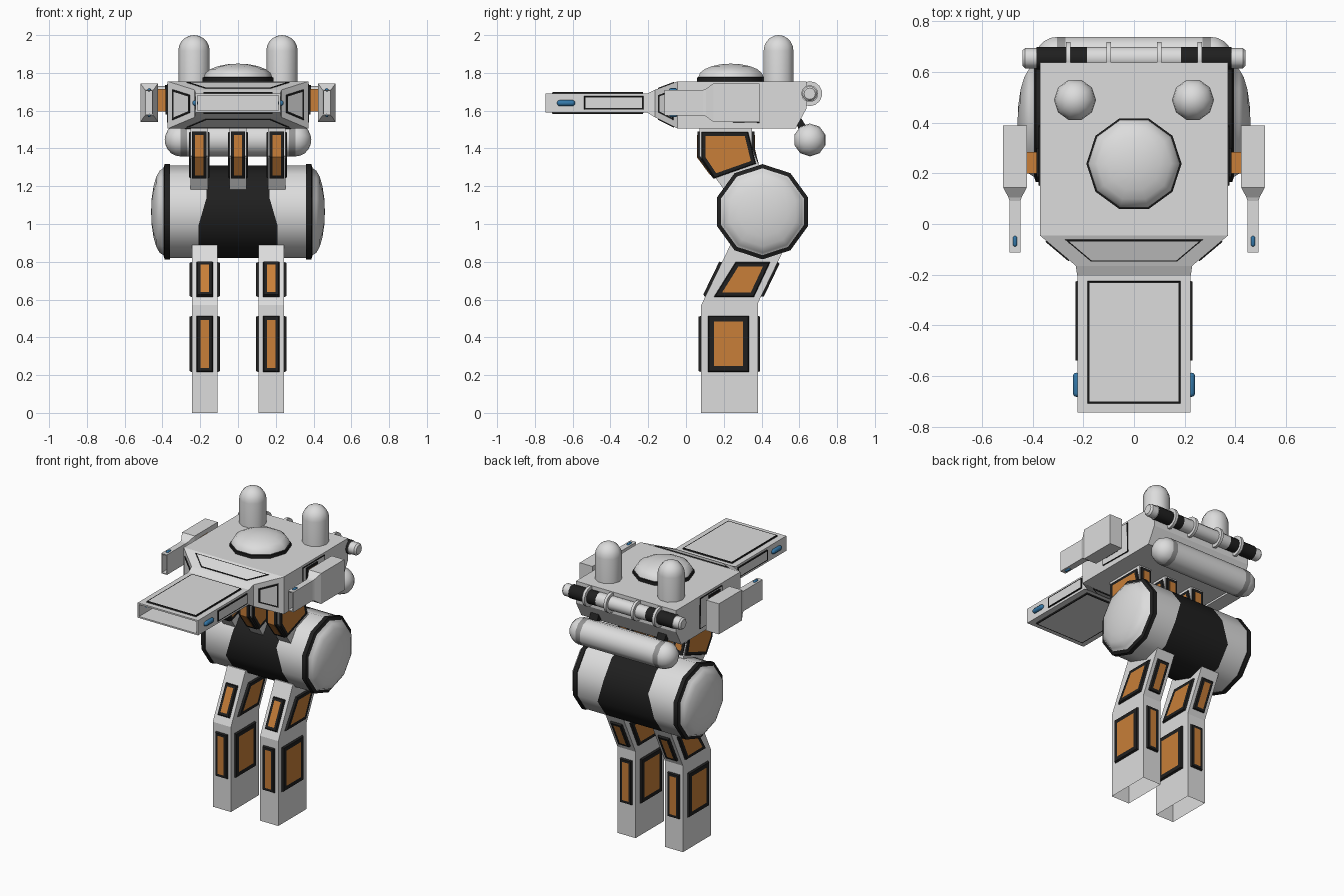
import bpy, bmesh, math
from mathutils import Vector as V

if "Cube" in bpy.data.objects:
    bpy.data.objects.remove(bpy.data.objects["Cube"])

def mat(name, c):
    m = bpy.data.materials.new(name)
    m.diffuse_color = (*c, 1)
    m.use_nodes = True
    m.node_tree.nodes["Principled BSDF"].inputs["Base Color"].default_value = m.diffuse_color
    return m

MATS = [mat("light_grey", (.72, .72, .72)), mat("black", (.014, .014, .014)),
        mat("orange", (.58, .21, .04)), mat("blue", (.035, .19, .4)), mat("mid_grey", (.3, .3, .3))]
GREY, BLACK, ORANGE, BLUE, MID = range(5)

def mesh(name, verts, faces, mats, smooth=False):
    """One object; mats is one index, or one index per face."""
    bm = bmesh.new()
    vs = [bm.verts.new(v) for v in verts]
    for i, f in enumerate(faces):
        bm.faces.new([vs[k] for k in f]).material_index = mats if isinstance(mats, int) else mats[i]
    bmesh.ops.remove_doubles(bm, verts=bm.verts, dist=1e-5)
    bmesh.ops.recalc_face_normals(bm, faces=bm.faces)
    me = bpy.data.meshes.new(name)
    bm.to_mesh(me)
    bm.free()
    for m in MATS:
        me.materials.append(m)
    ob = bpy.data.objects.new(name, me)
    bpy.context.collection.objects.link(ob)
    if smooth:
        bpy.ops.object.select_all(action='DESELECT')
        ob.select_set(True)
        bpy.context.view_layer.objects.active = ob
        bpy.ops.object.shade_smooth_by_angle(angle=math.radians(40))
    return ob

def prism(name, prof, x0, x1, m, skip=()):
    """Extrude a y-z outline along x; skip leaves side faces open."""
    n = len(prof)
    v = [(x, y, z) for x in (x0, x1) for y, z in prof]
    f = [range(n), range(n, 2 * n)]
    f += [(i, (i + 1) % n, (i + 1) % n + n, i + n) for i in range(n) if i not in skip]
    return mesh(name, v, f, m)

def box(name, x0, x1, y0, y1, z0, z1, m):
    return prism(name, [(y0, z0), (y1, z0), (y1, z1), (y0, z1)], x0, x1, m)

def loft(name, secs, cx, m):
    """Rectangular sections (y, half width, z0, z1) joined along y."""
    v, f = [], [(0, 1, 2, 3)]
    for y, h, z0, z1 in secs:
        v += [(cx - h, y, z0), (cx + h, y, z0), (cx + h, y, z1), (cx - h, y, z1)]
    for s in range(len(secs) - 1):
        f += [(4*s + i, 4*s + (i+1) % 4, 4*s + 4 + (i+1) % 4, 4*s + 4 + i) for i in range(4)]
    k = 4 * (len(secs) - 1)
    return mesh(name, v, f + [(k, k+1, k+2, k+3)], m)

def lathe(name, prof, c, axis, mats, segs=10, rot=0):
    """Spin (t, r) points about an axis through c; one material per band."""
    v, f, fm = [], [], []
    for t, r in prof:
        for i in range(segs):
            a = rot + 2 * math.pi * i / segs
            p, q = r * math.sin(a), r * math.cos(a)
            v.append(V(c) + V({'X': (t, p, q), 'Y': (p, t, q), 'Z': (p, q, t)}[axis]))
    for b in range(len(prof) - 1):
        for i in range(segs):
            j = (i + 1) % segs
            f.append((b*segs + i, b*segs + j, b*segs + segs + j, b*segs + segs + i))
            fm.append(mats if isinstance(mats, int) else mats[b])
    # collapse rings of zero radius into triangles
    g = [[k for n, k in enumerate(q) if all((v[k] - v[o]).length > 1e-6 for o in q[:n])] for q in f]
    first = {}
    for k, p in enumerate(v):
        first.setdefault(tuple(round(x, 6) for x in p), k)
    g = [[first[tuple(round(x, 6) for x in v[k])] for k in q] for q in g]
    return mesh(name, v, g, fm, True)

def round_end(t, r, d, n=5):
    return [(t + d * math.sin(i * math.pi / 2 / n), r * math.cos(i * math.pi / 2 / n) if i < n else 0)
            for i in range(n + 1)]

def both(half):
    return [(-t, r) for t, r in reversed(half)] + half

def panel(name, pts, out, border, inner, h=.013, bevel=.006):
    """Raised plate: black frame with a coloured centre."""
    p = [V(q) for q in pts]
    n = len(p)
    nn = (p[1] - p[0]).cross(p[2] - p[1]).normalized()
    up = nn if nn.dot(V(out)) > 0 else -nn
    def inset(d, lift):
        r = []
        for i in range(n):
            a = nn.cross((p[i] - p[i-1]).normalized())
            b = nn.cross((p[(i+1) % n] - p[i]).normalized())
            r.append(p[i] + (a + b) * d / (1 + a.dot(b)) + up * lift)
        return r
    v = inset(0, -.003) + inset(bevel, h) + inset(border, h)
    f = [(k*n + i, k*n + (i+1) % n, k*n + n + (i+1) % n, k*n + n + i) for k in (0, 1) for i in range(n)]
    f += [range(n), range(2*n, 3*n)]
    return mesh(name, v, f, [BLACK] * (2*n + 1) + [inner])

# legs with panels on all four sides
for s in (-1, 1):
    c, w, k = s * .176, .0675, .045
    prism("leg", [(.08, 0), (.38, 0), (.38, .58), (.53, .89), (.235, .89), (.08, .57)], c - w, c + w, GREY, skip=(0,))
    for d in (-1, 1):
        x = c + d * w
        panel("lower_leg_side_panel", [(x, .115, .215), (x, .335, .215), (x, .335, .515), (x, .115, .515)], (d, 0, 0), .032, ORANGE)
        panel("upper_leg_side_panel", [(x, .145, .612), (x, .36, .612), (x, .448, .8), (x, .262, .8)], (d, 0, 0), .026, ORANGE)
    for d, ya, yb, yc in ((-1, .08, .1, .19), (1, .38, .397, .486)):
        for nm, z0, z1, y0, y1 in (("lower", .215, .515, ya, ya), ("upper", .615, .8, yb, yc)):
            panel(nm + "_leg_end_panel", [(c-k, y0, z0), (c+k, y0, z0), (c+k, y1, z1), (c-k, y1, z1)], (0, d, 0), .022, ORANGE)

# barrel torso
half = [(.21, .246), (.36, .246), (.36, .252), (.388, .252), (.395, .23)]
half += [(t, r) for t, r in round_end(.395, .228, .065)[1:]]
nb = len(half) - 1
bands = [GREY, GREY, BLACK, BLACK] + [GREY] * (nb - 4)
bands[1] = bands[2] = BLACK
bands[0] = GREY
torso = lathe("torso_barrel", both(half), (0, .405, 1.065), 'X', bands[::-1] + [BLACK] + bands)
for v in torso.data.vertices:      # dark middle band narrows at the top
    if abs(abs(v.co.x) - .21) < .001 and v.co.z > 1.1:
        v.co.x *= .79

# three neck struts
for c in (-.205, 0, .205):
    prism("neck_strut", [(.072, 1.52), (.072, 1.36), (.21, 1.17), (.42, 1.23), (.35, 1.4), (.35, 1.52)], c - .046, c + .046, GREY)
    prism("neck_edge_frame", [(.06, 1.49), (.06, 1.355), (.145, 1.24), (.385, 1.32), (.362, 1.4), (.362, 1.49)], c - .038, c + .038, BLACK)
    prism("neck_edge_inlay", [(.057, 1.47), (.057, 1.354), (.128, 1.258), (.38, 1.335), (.365, 1.4), (.365, 1.47)], c - .022, c + .022, ORANGE)
    for d in (-1, 1):
        x = c + d * .046
        panel("neck_side_panel", [(x, .08, 1.49), (x, .33, 1.49), (x, .372, 1.318), (x, .15, 1.24), (x, .08, 1.345)],
              (d, 0, 0), .024, ORANGE, h=.008)

# head with hollow snout
loft("head", [(.637, .372, 1.61, 1.755), (.58, .372, 1.505, 1.755), (-.045, .372, 1.505, 1.755), (-.165, .23, 1.565, 1.71),
              (-.205, .224, 1.59, 1.69), (-.745, .224, 1.59, 1.69), (-.745, .214, 1.6, 1.68), (-.25, .214, 1.6, 1.68)], 0, GREY)
def shrink(q, f):
    c = sum((V(p) for p in q), V()) / len(q)
    return [c + (V(p) - c) * f for p in q]
for s in (-1, 1):
    a, b = s * .372, s * .23
    panel("head_corner_panel", shrink([(a, -.045, 1.505), (a, -.045, 1.755), (b, -.165, 1.71), (b, -.165, 1.565)], .66),
          (s, -1, 0), .011, GREY, .005, .002)
    zo, zi = (1.755, 1.71) if s > 0 else (1.505, 1.565)
    panel("head_brow_panel", shrink([(-.372, -.045, zo), (.372, -.045, zo), (.23, -.165, zi), (-.23, -.165, zi)], .74),
          (0, 0, s), .007, GREY, .004, .002)
    z = 1.64 + s * .05
    panel("snout_flat_panel", [(-.185, -.71, z), (.185, -.71, z), (.185, -.225, z), (-.185, -.225, z)], (0, 0, s), .009, GREY, .008, .003)
    x = s * .224
    panel("snout_side_panel", [(x, -.54, 1.605), (x, -.225, 1.605), (x, -.225, 1.677), (x, -.54, 1.677)], (s, 0, 0), .008, GREY, .007, .002)
    lathe("snout_light", both(round_end(.033, .016, .015, 3)), (s * .226, -.635, 1.64), 'Y', BLUE)
    x = s * .372
    panel("head_side_panel", [(x, .15, 1.54), (x, .39, 1.535), (x, .385, 1.742), (x, .15, 1.742)], (s, 0, 0), .006, GREY, .005, .002)

    # side arms: small copies of the head turned on edge
    c = s * .47
    loft("arm", [(.39, .047, 1.54, 1.745), (.145, .047, 1.54, 1.745), (.105, .026, 1.57, 1.715), (.09, .021, 1.575, 1.71),
                 (-.113, .021, 1.575, 1.71), (-.113, .016, 1.582, 1.703), (.07, .016, 1.582, 1.703)], c, GREY)
    for z in (1.575, 1.71):
        lathe("arm_light", both(round_end(.013, .009, .008, 3)), (c, -.068, z), 'Y', BLUE)
    x0, x1 = sorted((s * .37, s * .425))
    box("shoulder_joint", x0, x1, .2, .285, 1.595, 1.715, ORANGE)
    x0, x1 = sorted((s * .37, s * .385))
    box("shoulder_frame", x0, x1, .185, .3, 1.58, 1.73, BLACK)

    # top posts and tank brackets
    lathe("top_post", [(1.74, .083)] + round_end(1.917, .083, .083), (s * .233, .49, 0), 'Z', GREY, rot=math.pi / 2)
    prism("tank_bracket", [(.57, 1.56), (.61, 1.56), (.66, 1.48), (.62, 1.45)], s * .25 - .03, s * .25 + .03, BLACK)

# roof dome
lathe("roof_dome", [(1.745, .188), (1.775, .188), (1.778, .181)] + round_end(1.778, .181, .071)[1:], (0, .238, 0), 'Z',
      [BLACK, BLACK] + [GREY] * 5, rot=math.pi / 2)

# rear tank
lathe("rear_tank", both([(.27, .087), (.305, .087)] + round_end(.305, .087, .083)[1:]), (0, .656, 1.445), 'X',
      [GREY] * 5 + [MID, GREY, MID] + [GREY] * 5)

# rear pipe with rings
lathe("rear_pipe", both([(.185, .045), (.386, .045), (.386, .04), (.43, .04), (.441, .03), (.441, 0)]), (0, .655, 1.69), 'X',
      [GREY] * 4 + [BLACK, GREY, BLACK] + [GREY] * 4, segs=12)
for x in (-.26, -.1, .1, .26):
    lathe("pipe_ring", [(-.009, .04), (-.009, .066), (.009, .066), (.009, .04)], (x, .655, 1.69), 'X', GREY, segs=14)
